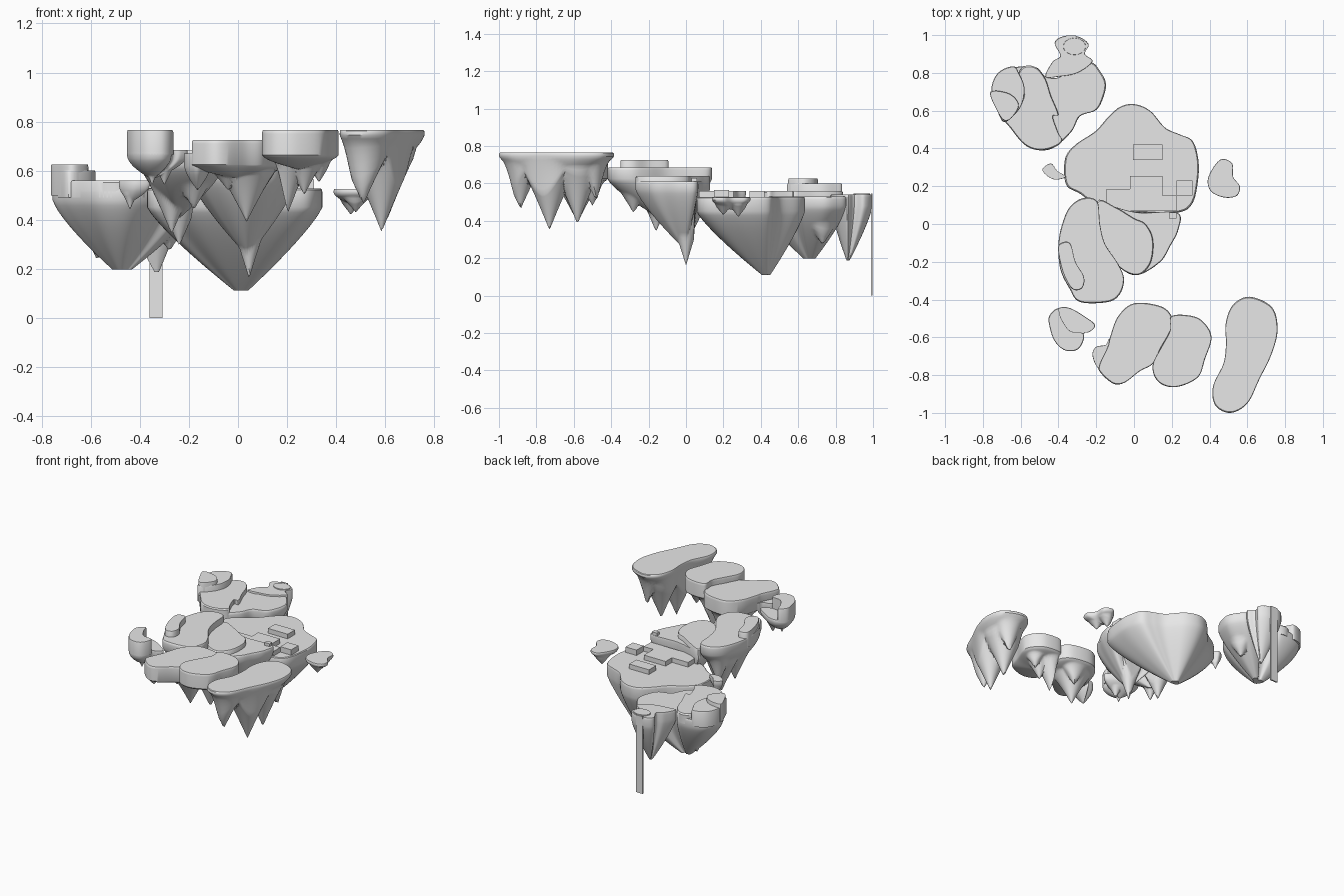
import bpy, bmesh, math
from mathutils import Vector

stone = bpy.data.materials.new("light grey stone")
stone.diffuse_color = (0.8, 0.8, 0.8, 1)


def smooth_loop(pts, sub=6):
    """Closed Catmull-Rom curve through the outline points."""
    out, n = [], len(pts)
    P = [Vector(p) for p in pts]
    for i in range(n):
        a, b, c, d = P[i - 1], P[i], P[(i + 1) % n], P[(i + 2) % n]
        for k in range(sub):
            t = k / sub
            out.append(0.5 * (2 * b + (c - a) * t + (2 * a - 5 * b + 4 * c - d) * t * t
                              + (3 * b - a - 3 * c + d) * t ** 3))
    return out


def finish(name, bm):
    bmesh.ops.recalc_face_normals(bm, faces=bm.faces)
    me = bpy.data.meshes.new(name)
    bm.to_mesh(me)
    bm.free()
    me.materials.append(stone)
    ob = bpy.data.objects.new(name, me)
    bpy.context.collection.objects.link(ob)
    bpy.ops.object.select_all(action='DESELECT')
    ob.select_set(True)
    bpy.context.view_layer.objects.active = ob
    bpy.ops.object.shade_smooth_by_angle(angle=math.radians(35))
    return ob


def loft(name, rings):
    bm = bmesh.new()
    R = [[bm.verts.new(v) for v in ring] for ring in rings]
    n = len(R[0])
    for a, b in zip(R, R[1:]):
        for i in range(n):
            bm.faces.new((a[i], a[(i + 1) % n], b[(i + 1) % n], b[i]))
    bm.faces.new(R[0])
    bm.faces.new(R[-1])
    return finish(name, bm)


def island(name, outline, top, wall, centre, sag, power, spikes=(), flat=0.97, rings=26):
    """Flat top, short wall, and an underside sagging to the centre with spikes (x, y, tip z, radius)."""
    pts, c = smooth_loop(outline), Vector(centre)
    rim = top - wall

    def ring(t, z):
        return [(*(p.lerp(c, t)), z) for p in pts]

    def under(p, t):
        d = sag * t ** power
        for x, y, tip, r in spikes:
            f = max(0, 1 - (p - Vector((x, y))).length / r)
            d = max(d, (rim - tip) * f ** 1.2 * min(1, 4 * t))
        return rim - d

    edge = min(0.015, wall * 0.6)
    layers = [ring(0.02, top), ring(0.006, top - 0.3 * edge), ring(0, top - edge)]
    for k in range(rings + 1):
        t = flat * k / rings
        layers.append([(*(p.lerp(c, t)), under(p.lerp(c, t), t)) for p in pts])
    return loft(name, layers)


def plateau(name, outline, z0, z1, smooth=True):
    """Raised terrace with a vertical wall."""
    pts = smooth_loop(outline, 5) if smooth else [Vector(p) for p in outline]
    c = sum(pts, Vector((0, 0))) / len(pts)
    layers = [[(*p, z0) for p in pts], [(*p, z1 - 0.008 * smooth) for p in pts]]
    if smooth:
        layers.append([(*p.lerp(c, 0.03), z1) for p in pts])
    return loft(name, layers)


# long island at the front right
island("long_island", [(.61, -.385), (.73, -.44), (.76, -.56), (.728, -.69), (.665, -.82), (.6, -.95),
       (.51, -1), (.43, -.96), (.418, -.86), (.473, -.74), (.487, -.635), (.485, -.53), (.522, -.43)],
       .765, .02, (.585, -.7), .18, .75,
       [(.51, -.885, .46, .15), (.585, -.73, .35, .19), (.6, -.58, .38, .17), (.64, -.48, .5, .12)])

# pair of islands at the front centre
island("front_island_left", [(0, -.42), (.14, -.435), (.2, -.49), (.195, -.56), (.14, -.66), (.1, -.74),
       (.03, -.78), (-.05, -.84), (-.11, -.845), (-.175, -.79), (-.185, -.75), (-.14, -.65), (-.127, -.6),
       (-.085, -.49)], .725, .1, (.01, -.62), .06, .6,
       [(.035, -.58, .39, .14), (.08, -.5, .48, .1), (-.04, -.62, .52, .1)])
island("front_island_right", [(.2, -.487), (.32, -.49), (.386, -.54), (.41, -.61), (.376, -.714), (.34, -.81),
       (.24, -.86), (.16, -.855), (.11, -.81), (.1, -.74), (.14, -.66), (.19, -.566)],
       .765, .1, (.25, -.67), .06, .6,
       [(.19, -.59, .39, .12), (.33, -.59, .55, .08), (.27, -.62, .5, .1)])
island("front_ledge", [(-.13, -.61), (-.15, -.64), (-.2, -.65), (-.22, -.69), (-.2, -.75), (-.16, -.78),
       (-.11, -.7)], .67, .05, (-.165, -.7), .1, .7, rings=8)

# small rounded island at the front left
island("small_front_island", [(-.4, -.445), (-.34, -.445), (-.26, -.49), (-.206, -.535), (-.233, -.57),
       (-.265, -.58), (-.275, -.635), (-.31, -.67), (-.37, -.667), (-.42, -.62), (-.444, -.555), (-.45, -.49)],
       .685, .02, (-.35, -.56), .1, .55, [(-.35, -.57, .54, .06), (-.3, -.54, .54, .07)])
plateau("small_front_terrace", [(-.45, -.49), (-.405, -.447), (-.385, -.5), (-.34, -.565), (-.268, -.58),
        (-.275, -.635), (-.31, -.67), (-.37, -.667), (-.42, -.62), (-.444, -.555)], .667, .765)

# middle left island with its terrace
island("middle_island", [(-.27, .137), (-.195, .12), (-.18, 0), (-.153, -.106), (-.085, -.21), (-.053, -.29),
       (-.074, -.37), (-.137, -.413), (-.286, -.413), (-.34, -.344), (-.39, -.24), (-.4, -.106), (-.38, 0),
       (-.34, .09)], .685, .06, (-.24, -.12), .22, .75,
       [(-.24, -.05, .29, .17), (-.27, -.16, .34, .14), (-.18, -.28, .44, .13), (-.29, .05, .4, .11)])
plateau("middle_terrace", [(-.398, -.11), (-.34, -.1), (-.31, -.2), (-.265, -.28), (-.275, -.34),
        (-.325, -.345), (-.37, -.27), (-.395, -.18)], .62, .725)

# centre island stepping down to the big one
centre_left = [(-.195, .12), (-.1, .09)]
centre_front = [(.03, -.268), (-.05, -.25), (-.13, -.17), (-.17, -.08)]
island("centre_island", centre_left + [(.03, .06), (.23, .06), (.235, -.03), (.19, -.12), (.14, -.2)]
       + centre_front, .61, .04, (.04, -.01), .32, .8, [(.045, 0, .16, .15)])
plateau("centre_terrace", centre_left + [(0, .03), (.06, 0), (.1, -.08), (.09, -.2)] + centre_front, .57, .64)

# big main island
island("main_island", [(0, .635), (.085, .6), (.165, .51), (.24, .475), (.31, .44), (.34, .345), (.34, .24),
       (.31, .11), (.23, .06), (.03, .06), (-.18, .09), (-.285, .16), (-.36, .21), (-.365, .345), (-.31, .42),
       (-.206, .49), (-.137, .566), (-.074, .62)], .527, .075, (.015, .435), .365, .83, flat=.92)
plateau("main_steps", [(-.145, .07), (-.145, .185), (-.02, .185), (-.02, .255), (.15, .255), (.15, .15),
        (.225, .15), (.225, .07)], .5, .56, False)
for nm, x0, x1, y0, y1, z in (("main_block", -.005, .15, .34, .42, .56), ("corner_block", .225, .31, .15, .23, .565)):
    plateau(nm, [(x0, y0), (x1, y0), (x1, y1), (x0, y1)], .5, z, False)
plateau("small_step", [(.185, .03), (.225, .03), (.225, .06), (.185, .06)], .57, .63, False)

# small islands on either side of the main one
island("right_islet", [(.466, .344), (.52, .32), (.525, .25), (.56, .2), (.545, .15), (.48, .14), (.41, .17),
       (.39, .23), (.42, .3)], .525, .015, (.47, .24), .05, .6,
       [(.46, .28, .42, .08), (.48, .2, .43, .08)], rings=16)
island("left_islet", [(-.485, .29), (-.44, .32), (-.405, .28), (-.36, .25), (-.415, .235), (-.46, .255)],
       .56, .02, (-.44, .28), .07, .6, [(-.44, .285, .44, .05)], rings=14)

# back left island with three terraces
island("back_island", [(-.23, .857), (-.18, .81), (-.148, .74), (-.17, .65), (-.206, .6), (-.286, .57),
       (-.33, .49), (-.42, .407), (-.5, .39), (-.58, .42), (-.656, .51), (-.71, .59), (-.755, .69), (-.715, .79),
       (-.63, .83), (-.52, .83), (-.466, .78), (-.39, .78), (-.34, .85)],
       .53, .05, (-.475, .665), .315, .78, [(-.28, .73, .27, .16), (-.575, .7, .23, .1)], flat=.87)
plateau("back_terrace_low", [(-.58, .835), (-.52, .83), (-.47, .77), (-.44, .68), (-.4, .58), (-.43, .57),
        (-.4, .48), (-.38, .44), (-.42, .407), (-.5, .39), (-.58, .42), (-.656, .51), (-.68, .55), (-.62, .6),
        (-.58, .69), (-.61, .79)], .49, .56)
plateau("back_terrace_middle", [(-.755, .71), (-.72, .8), (-.64, .835), (-.61, .8), (-.58, .72), (-.6, .62),
        (-.68, .54), (-.72, .59)], .49, .6)
plateau("back_terrace_high", [(-.76, .7), (-.66, .69), (-.61, .63), (-.65, .56), (-.69, .55), (-.73, .61)],
        .5, .625)

# rear ledge, pond rim and waterfall reaching the ground
island("rear_ledge", [(-.42, .96), (-.37, .995), (-.29, .99), (-.24, .95), (-.26, .9), (-.22, .86), (-.3, .8),
       (-.4, .78), (-.47, .78), (-.43, .86), (-.39, .89)], .54, .06, (-.33, .865), .31, .8, flat=.93)
plateau("pond", [(-.315 + .06 * math.cos(a * math.pi / 5), .94 + .045 * math.sin(a * math.pi / 5))
                 for a in range(10)], .5, .546)
plateau("waterfall", [(-.36, .988), (-.307, .988), (-.307, .998), (-.36, .998)], 0, .545, False)
